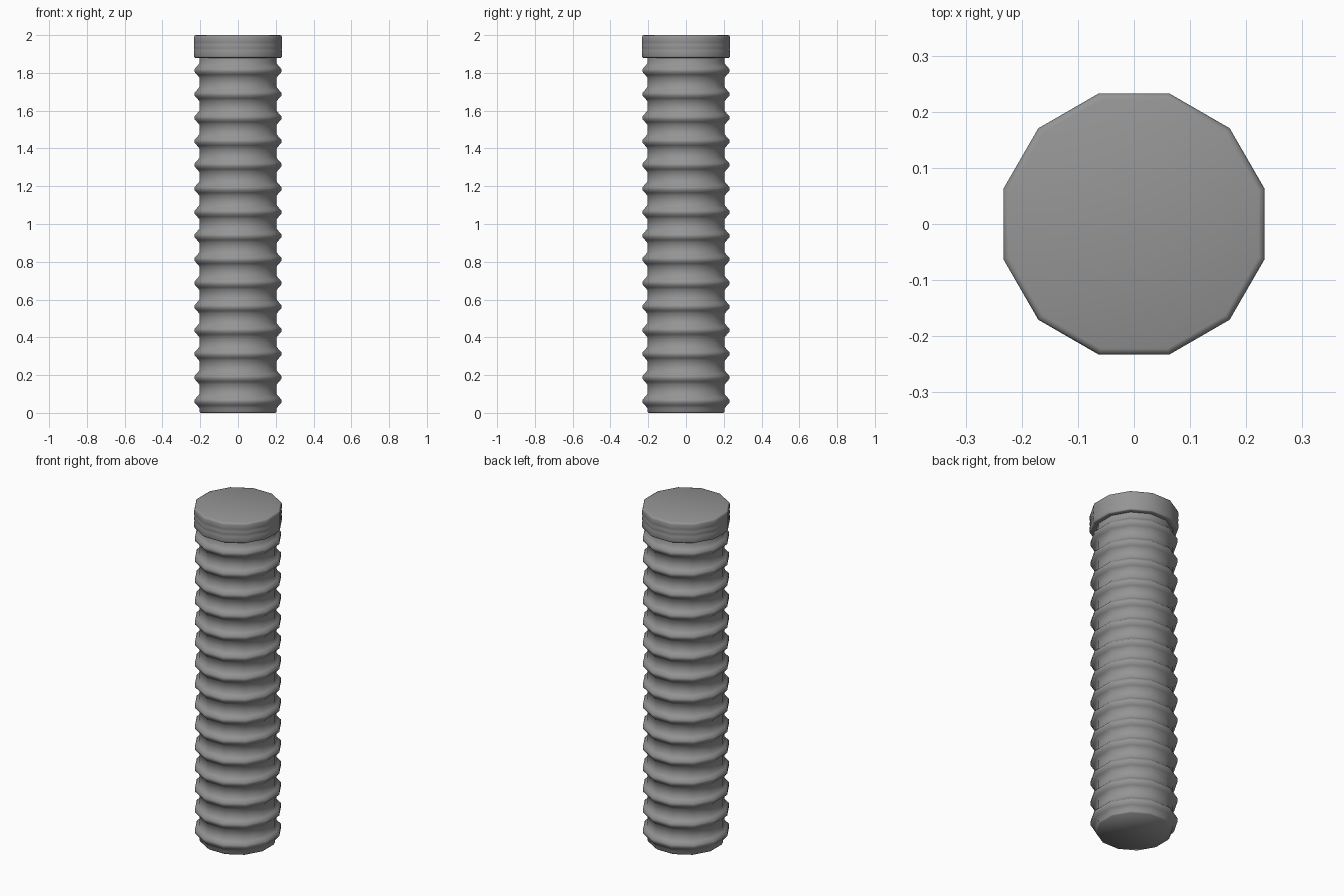
import bpy, bmesh, math

if "Cube" in bpy.data.objects:
    bpy.data.objects.remove(bpy.data.objects["Cube"])

SIDES = 12
K = 1 / math.cos(math.pi / SIDES)   # flat-to-flat half width -> corner radius

# Dark grey rubber
grey = bpy.data.materials.new("dark_grey")
grey.diffuse_color = (0.3, 0.3, 0.3, 1)
grey.use_nodes = True
grey.node_tree.nodes["Principled BSDF"].inputs["Base Color"].default_value = grey.diffuse_color


def lathe(name, profile):
    """Revolve (half width, z) points into a closed 12-sided solid."""
    bm = bmesh.new()
    rings = []
    for r, z in profile:
        rings.append([bm.verts.new((r * K * math.cos((i + 0.5) * math.tau / SIDES),
                                    r * K * math.sin((i + 0.5) * math.tau / SIDES), z))
                      for i in range(SIDES)])
    for a, b in zip(rings, rings[1:]):
        for i in range(SIDES):
            j = (i + 1) % SIDES
            bm.faces.new((a[i], a[j], b[j], b[i]))
    bm.faces.new(rings[0][::-1])
    bm.faces.new(rings[-1])
    me = bpy.data.meshes.new(name)
    bm.to_mesh(me)
    bm.free()
    me.materials.append(grey)
    ob = bpy.data.objects.new(name, me)
    bpy.context.collection.objects.link(ob)
    bpy.context.view_layer.objects.active = ob
    ob.select_set(True)
    bpy.ops.object.shade_smooth_by_angle(angle=math.radians(60))
    ob.select_set(False)
    return ob


# Ribbed shaft: 15 evenly spaced rounded ribs
rib = [(0.205, -0.037), (0.217, -0.022), (0.230, -0.008),
       (0.230, 0.008), (0.217, 0.022), (0.205, 0.037)]
shaft = [(0.199, 0.0), (0.204, 0.008)]
for n in range(15):
    shaft += [(r, 0.0625 + 0.125 * n + dz) for r, dz in rib]
shaft.append((0.205, 1.885))
lathe("ribbed_shaft", shaft)

# Collar cap with softened rims and two fine grooves
cap = [(0.205, 1.88), (0.227, 1.88), (0.231, 1.882), (0.233, 1.888)]
for z in (1.925, 1.955):
    cap += [(0.233, z - 0.006), (0.2315, z), (0.233, z + 0.006)]
cap += [(0.233, 1.988), (0.230, 1.997), (0.222, 2.0)]
lathe("collar_cap", cap)
